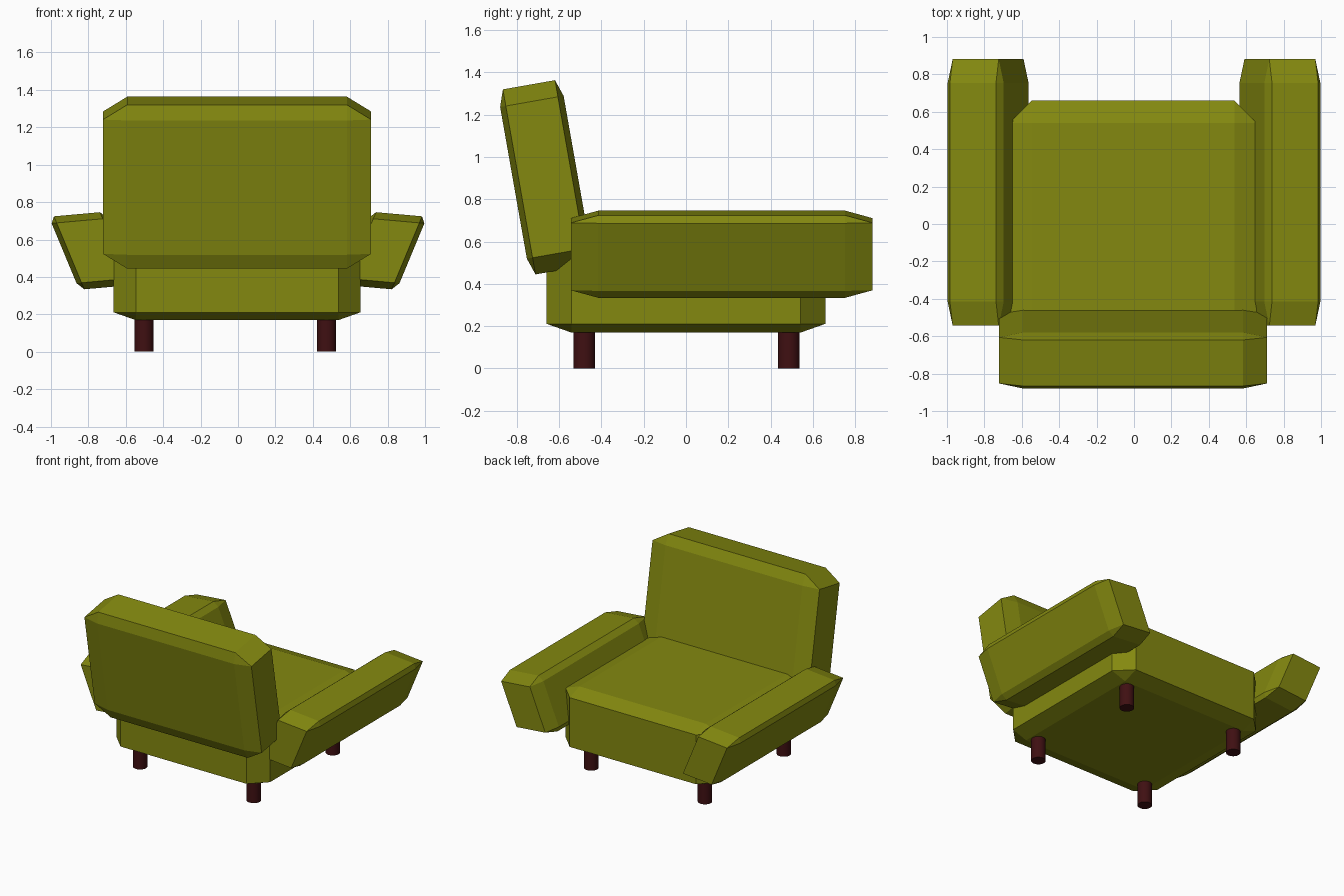
import bpy, bmesh, math
from mathutils import Matrix, Vector

if "Cube" in bpy.data.objects:
    bpy.data.objects.remove(bpy.data.objects["Cube"])


def material(name, color):
    m = bpy.data.materials.new(name)
    m.diffuse_color = (*color, 1)
    m.use_nodes = True
    m.node_tree.nodes["Principled BSDF"].inputs["Base Color"].default_value = m.diffuse_color
    return m


FABRIC = material("olive_fabric", (0.23, 0.25, 0.005))
WOOD = material("dark_wood", (0.05, 0.005, 0.006))


def cushion(name, center, ax, ay, az, bevel=0.09):
    """Chamfered unit cube stretched onto three full-length edge vectors."""
    bm = bmesh.new()
    bmesh.ops.create_cube(bm, size=1)
    bmesh.ops.bevel(bm, geom=bm.edges[:], offset=bevel, offset_type='OFFSET',
                    segments=1, profile=0.5, affect='EDGES')
    mat = Matrix((ax, ay, az)).transposed().to_4x4()
    mat.translation = Vector(center)
    bm.transform(mat)
    bmesh.ops.recalc_face_normals(bm, faces=bm.faces[:])
    me = bpy.data.meshes.new(name)
    bm.to_mesh(me)
    bm.free()
    me.materials.append(FABRIC)
    ob = bpy.data.objects.new(name, me)
    bpy.context.collection.objects.link(ob)
    return ob


# Seat block
cushion("seat", (-0.005, 0, 0.402), (1.32, 0, 0), (0, 1.32, 0), (0, 0, 0.466))

# Backrest, leaning back ten degrees
c, s = math.cos(math.radians(10)), math.sin(math.radians(10))
thick, height = 0.305, 0.889
cushion("backrest", (-0.005, -0.666, 0.904), (1.433, 0, 0),
        (0, c * thick, s * thick), (0, -s * height, c * height))

# Armrests, flared outwards with a slightly sheared section
for side, sx in (("left", -1), ("right", 1)):
    cushion(side + "_armrest", (sx * 0.78, 0.169, 0.54),
            (sx * 0.30, 0, -0.027), (0, 1.425, 0), (sx * 0.162, 0, 0.39))

# Round legs
for side, x in (("left", -0.503), ("right", 0.473)):
    for end, y in (("front", -0.482), ("back", 0.486)):
        bpy.ops.mesh.primitive_cylinder_add(vertices=32, radius=0.051, depth=0.22,
                                            location=(x, y, 0.11))
        leg = bpy.context.object
        leg.name = f"{end}_{side}_leg"
        leg.data.materials.append(WOOD)
        bpy.ops.object.shade_smooth_by_angle()
